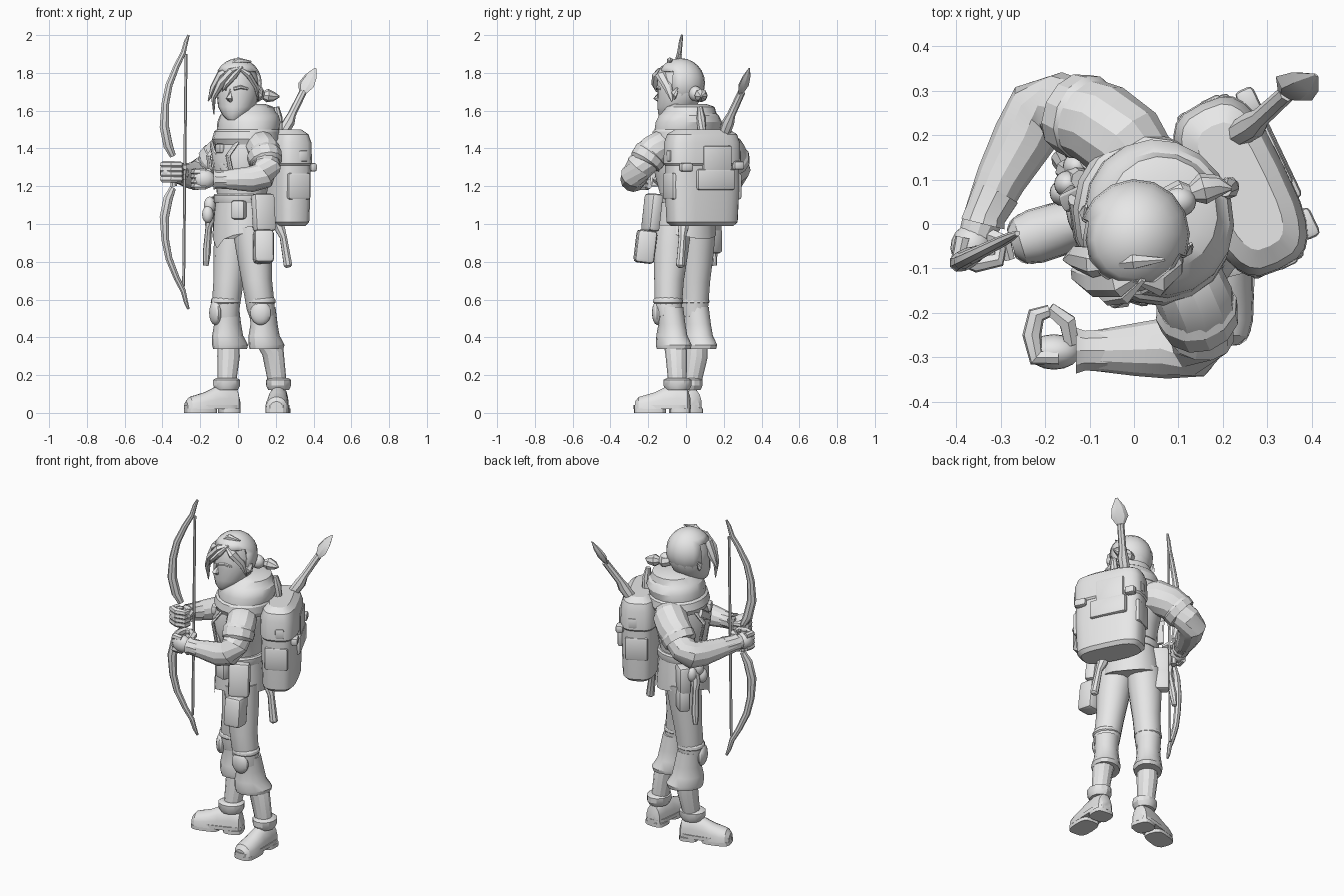
import bpy, bmesh, math
from mathutils import Vector, Matrix

mat = bpy.data.materials.new("plain_grey")
mat.diffuse_color = (0.8, 0.8, 0.8, 1)
BODY, HIP, HEAD = math.radians(-64.5), math.radians(-50), math.radians(-20)


def finish(name, bm, smooth=28):
    bmesh.ops.recalc_face_normals(bm, faces=bm.faces)
    me = bpy.data.meshes.new(name)
    bm.to_mesh(me)
    bm.free()
    me.materials.append(mat)
    ob = bpy.data.objects.new(name, me)
    bpy.context.collection.objects.link(ob)
    bpy.ops.object.select_all(action='DESELECT')
    bpy.context.view_layer.objects.active = ob
    ob.select_set(True)
    bpy.ops.object.shade_smooth_by_angle(angle=math.radians(smooth))
    return ob


def skin(name, rings, caps=True, edit=None):
    """Join rings of points with quads."""
    bm = bmesh.new()
    rows = [[bm.verts.new(p) for p in r] for r in rings]
    n = len(rows[0])
    for a, b in zip(rows, rows[1:]):
        for i in range(n):
            bm.faces.new((a[i], a[(i + 1) % n], b[(i + 1) % n], b[i]))
    if caps:
        bm.faces.new(rows[0][::-1])
        bm.faces.new(rows[-1])
    if edit:
        edit(rows)
    return finish(name, bm)


def loft(name, rows, ang=0.0, n=18, power=1.0, caps=True, edit=None):
    """Stacked level rings: x, y, z, half width, half depth."""
    rings = []
    for x, y, z, a, b in rows:
        ring = []
        for i in range(n):
            t = 2 * math.pi * i / n
            c, s = math.cos(t), math.sin(t)
            px = a * math.copysign(abs(c) ** power, c)
            py = b * math.copysign(abs(s) ** power, s)
            ring.append(Vector((x + px * math.cos(ang) - py * math.sin(ang),
                                y + px * math.sin(ang) + py * math.cos(ang), z)))
        rings.append(ring)
    return skin(name, rings, caps, edit)


def tube(name, pts, n=10, flat=1.0, ref=(0, 0, 1)):
    """Round or flattened tube through points x, y, z, radius."""
    P = [Vector(p[:3]) for p in pts]
    rings = []
    for i, p in enumerate(P):
        t = (P[min(i + 1, len(P) - 1)] - P[max(i - 1, 0)]).normalized()
        u = Vector(ref) - t * t.dot(Vector(ref))
        if u.length < 0.05:
            u = t.orthogonal()
        u.normalize()
        v = t.cross(u)
        r = pts[i][3]
        rings.append([p + u * r * math.cos(2 * math.pi * k / n)
                      + v * r * flat * math.sin(2 * math.pi * k / n) for k in range(n)])
    return skin(name, rings)


def block(name, loc, size, ang=0.0, bevel=0.015, tilt=0.0):
    bm = bmesh.new()
    bmesh.ops.create_cube(bm, size=1)
    bmesh.ops.scale(bm, verts=bm.verts, vec=size)
    bmesh.ops.bevel(bm, geom=bm.edges[:], offset=bevel, segments=2, affect='EDGES', profile=0.5)
    bm.transform(Matrix.Translation(loc) @ Matrix.Rotation(ang, 4, 'Z') @ Matrix.Rotation(tilt, 4, 'X'))
    return finish(name, bm)


def ball(name, loc, size, ang=0.0, keep=None):
    bm = bmesh.new()
    bmesh.ops.create_uvsphere(bm, u_segments=16, v_segments=12, radius=1)
    if keep:
        bmesh.ops.delete(bm, geom=[f for f in bm.faces if not keep(f.calc_center_median())], context='FACES')
    bmesh.ops.scale(bm, verts=bm.verts, vec=size)
    bm.transform(Matrix.Translation(loc) @ Matrix.Rotation(ang, 4, 'Z'))
    return finish(name, bm)


def place(c, ang, x, y, z):
    """Point given in a turned frame around c."""
    return (c[0] + x * math.cos(ang) - y * math.sin(ang), c[1] + x * math.sin(ang) + y * math.cos(ang), z)


# torso, tunic skirt with pointed front, belt
loft("torso", [(.02, 0, 1.11, .14, .13), (.02, 0, 1.16, .14, .13), (.025, -.005, 1.25, .16, .145),
               (.025, -.005, 1.35, .182, .16), (.04, .005, 1.44, .175, .15), (.05, .01, 1.47, .15, .13)], BODY)


def point_front(rows):
    for v, drop in zip(rows[0], [0, 0, .01, .02, .03, .03, .02, .01, 0, 0, 0, .01, .03, .08, .03, .01, 0, 0]):
        v.co.z -= drop


loft("tunic_skirt", [(.02, 0, .95, .165, .15), (.02, 0, 1.03, .158, .145), (.02, 0, 1.13, .145, .135)],
     HIP, edit=point_front)
loft("belt", [(.02, 0, 1.11, .152, .142), (.02, 0, 1.12, .157, .147), (.02, 0, 1.15, .157, .147),
              (.02, 0, 1.16, .15, .14)], HIP)

# cowl in soft folds
loft("cowl", [(.04, .01, 1.42, .185, .16), (.042, .01, 1.45, .198, .175), (.048, .01, 1.49, .19, .17),
              (.052, .01, 1.5, .18, .16), (.058, .015, 1.54, .178, .165), (.06, .015, 1.575, .16, .155),
              (.06, .015, 1.585, .148, .143), (.065, .025, 1.62, .128, .122), (.06, .02, 1.635, .09, .085)], BODY)

# head with narrow chin
HC = (0, -.03)
loft("head", [(*place(HC, HEAD, 0, -.07, 0)[:2], 1.55, .03, .035), (*place(HC, HEAD, 0, -.045, 0)[:2], 1.575, .065, .075),
              (*place(HC, HEAD, 0, -.02, 0)[:2], 1.62, .098, .105), (*HC, 1.69, .112, .122), (*HC, 1.76, .114, .125),
              (*HC, 1.82, .092, .1), (*HC, 1.86, .04, .045)], HEAD)
tube("nose", [(*place(HC, HEAD, 0, -.115, 1.71),  .01), (*place(HC, HEAD, 0, -.135, 1.665), .018),
              (*place(HC, HEAD, 0, -.11, 1.65), .012)], 6)
for s in (-1, 1):
    tube("ear", [(*place(HC, HEAD, s * .1, -.0, 1.67), .02), (*place(HC, HEAD, s * .12, .01, 1.69), .026),
                 (*place(HC, HEAD, s * .125, .03, 1.72), .006)], 6, .5)
    tube("eyebrow", [(*place(HC, HEAD, s * .02, -.122, 1.715), .009), (*place(HC, HEAD, s * .055, -.108, 1.725), .01),
                     (*place(HC, HEAD, s * .085, -.08, 1.715), .006)], 6)

# hair cap, swept fringe, tied tail
hair = ball("hair_cap", (0, -.03, 1.745), (.125, .132, .133), HEAD,
            lambda c: c.z > .38 or (c.y > -.05 and c.z > -.75))
hair.modifiers.new("thickness", 'SOLIDIFY').thickness = .012
tube("fringe_left", [(.03, -.1, 1.835, .012), (-.035, -.125, 1.805, .04), (-.09, -.125, 1.745, .04),
                     (-.13, -.11, 1.67, .022), (-.128, -.105, 1.58, .004)], 7, .6, (0, -1, 0))
tube("fringe_side", [(-.02, -.09, 1.84, .012), (-.09, -.085, 1.79, .036), (-.13, -.075, 1.72, .028),
                     (-.158, -.08, 1.65, .004)], 7, .7, (0, -1, 0))
tube("fringe_middle", [(.02, -.12, 1.83, .012), (-.02, -.15, 1.785, .03), (-.06, -.16, 1.74, .024),
                       (-.085, -.155, 1.7, .004)], 7, .6, (0, -1, 0))
tube("fringe_right", [(.0, -.12, 1.83, .012), (.055, -.13, 1.79, .034), (.095, -.095, 1.73, .028),
                      (.11, -.075, 1.65, .004)], 7, .55, (0, -1, 0))
tube("crown_tuft", [(-.04, -.09, 1.84, .01), (0, -.085, 1.865, .018), (.07, -.08, 1.86, .004)], 6)
tube("hair_tail", [(.07, .05, 1.69, .03), (.11, .065, 1.68, .036), (.13, .07, 1.68, .02), (.155, .08, 1.68, .036),
                   (.19, .085, 1.675, .025), (.22, .08, 1.675, .004)], 8)
ball("hair_knot", (.1, .05, 1.69), (.04, .035, .04))

# arms: sleeve, rolled cuff, forearm
tube("left_sleeve", [(.09, -.08, 1.42, .075), (.12, -.135, 1.41, .085), (.14, -.175, 1.385, .086),
                     (.148, -.205, 1.35, .083)], 12)
tube("left_cuff", [(.138, -.18, 1.375, .085), (.14, -.19, 1.365, .094), (.148, -.215, 1.33, .09),
                   (.15, -.22, 1.32, .075)], 12)
tube("left_arm", [(.145, -.2, 1.345, .074), (.15, -.248, 1.3, .077), (.13, -.274, 1.255, .074), (.07, -.28, 1.237, .068),
                  (.0, -.283, 1.237, .059), (-.08, -.285, 1.235, .047), (-.13, -.285, 1.235, .041)], 12)
tube("left_wrist_guard", [(-.06, -.285, 1.235, .05), (-.11, -.285, 1.235, .047), (-.13, -.285, 1.235, .054)], 10)
tube("right_sleeve", [(.03, .12, 1.42, .08), (-.02, .18, 1.41, .098), (-.075, .225, 1.375, .096),
                      (-.125, .245, 1.335, .09)], 12)
tube("right_cuff", [(-.1, .235, 1.355, .09), (-.11, .24, 1.345, .098), (-.14, .25, 1.315, .093), (-.145, .255, 1.31, .08)], 12)
tube("right_arm", [(-.11, .24, 1.335, .078), (-.17, .262, 1.285, .08), (-.215, .25, 1.258, .078), (-.25, .19, 1.255, .07),
                   (-.3, .1, 1.265, .057), (-.345, .0, 1.275, .044), (-.355, -.03, 1.275, .04)], 12)
tube("right_wrist_guard", [(-.31, .07, 1.268, .056), (-.335, .02, 1.273, .049), (-.34, .0, 1.273, .053)], 10)

# hands with curled fingers
ball("left_palm", (-.18, -.288, 1.237), (.06, .04, .052))
ball("right_palm", (-.365, -.05, 1.275), (.048, .052, .05), -.3)
for k in range(4):
    z = 1.2 + k * .025
    tube("left_finger", [(-.17, -.3, z, .018), (-.22, -.3, z, .021), (-.23, -.25, z, .022),
                         (-.22, -.205, z, .021), (-.19, -.195, z, .014)], 7)
    tube("right_finger", [(-.385, -.03, z + .038, .018), (-.395, -.075, z + .038, .02), (-.355, -.09, z + .038, .02),
                          (-.305, -.08, z + .038, .018), (-.3, -.05, z + .038, .014)], 7)
tube("left_thumb", [(-.14, -.27, 1.26, .018), (-.15, -.22, 1.272, .022), (-.19, -.19, 1.275, .016)], 6)
tube("right_thumb", [(-.34, -.02, 1.29, .018), (-.29, -.04, 1.305, .018), (-.28, -.08, 1.3, .013)], 6)

# bow: mirrored limbs about the grip, plus string
BOW = [(-.345, .085, .018), (-.37, .14, .027), (-.39, .24, .027), (-.385, .36, .022), (-.365, .46, .02),
       (-.325, .56, .017), (-.29, .63, .015), (-.275, .69, .012), (-.262, .725, .007)]
for s, nm in ((1, "upper"), (-1, "lower")):
    tube(nm + "_bow_limb", [(x, -.02 + (x + .26) * .5, 1.275 + s * h, r) for x, h, r in BOW], 8, .85, (1, .45, 0))
tube("bow_grip", [(-.34, -.06, 1.2, .018), (-.35, -.065, 1.33, .018)], 8)
tube("bow_string", [(-.288, -.03, .67, .008), (-.275, -.028, 1.9, .008)], 6)

# legs: trousers flaring below the knee, shin wraps, boots
LEGS = {"left": ([(.07, -.07, .98, .1), (.085, -.08, .86, .095), (.1, -.09, .7, .08), (.12, -.095, .56, .075),
                  (.13, -.088, .51, .067)], (.138, -.075),
                 [(.15, -.065, .38, .055), (.185, -.052, .32, .058), (.21, -.045, .15, .048)],
                 (.12, -.15, .53), (.215, -.045), math.radians(-3)),
        "right": ([(-.02, .06, .98, .1), (-.035, .055, .86, .095), (-.05, .05, .7, .08), (-.065, .045, .56, .074),
                   (-.062, .048, .51, .067)], (-.055, .06),
                  [(-.05, .06, .38, .055), (-.05, .055, .3, .06), (-.06, .03, .15, .048)],
                  (-.12, .015, .53), (-.06, .022), math.radians(-73))}
for side, (leg, fl, shin, knee, a, ang) in LEGS.items():
    tube(side + "_trouser", leg, 14, 1.0, (1, 0, 0))
    # flare stretched toward the calf
    fx, fy = fl
    loft(side + "_trouser_flare", [(fx - .01, fy - .01, .56, .07, .072), (fx, fy, .47, .066, .077), (fx, fy, .41, .073, .09),
                                   (fx + .013, fy + .01, .36, .083, .106), (fx + .013, fy + .01, .338, .077, .1)],
         math.radians(-45), 14)
    tube(side + "_shin_wrap", shin, 12, 1.0, (1, 0, 0))
    ball(side + "_knee_patch", knee, (.055, .03, .065), ang)
    lx, ly, lz, lr = leg[3]
    tube(side + "_knee_band", [(lx, ly, .575, .07), (lx, ly, .585, .08), (lx, ly, .6, .078), (lx, ly, .61, .07)], 14)
    loft(side + "_boot_cuff", [(*a, .12, .055, .06), (*a, .145, .066, .075), (*a, .175, .066, .075),
                               (*a, .185, .05, .055)], ang, 12)
    # boot upper is a row of arches from heel to toe
    rings = []
    for y, w, h in ((.068, .03, .08), (.055, .048, .125), (0, .054, .15), (-.07, .058, .135), (-.12, .061, .11),
                    (-.17, .062, .095), (-.205, .054, .085), (-.225, .034, .06)):
        rings.append([place(a, ang, w * math.cos(t), y, .02 + (h - .02) * max(0, math.sin(t)) ** .75)
                      for t in (math.pi * k / 9 for k in range(10))])
    skin(side + "_boot", rings)
    for nm, y, l, z0 in (("_sole", -.145, .085, 0), ("_heel", .015, .055, 0), ("_welt", -.08, .152, .02)):
        loft(side + nm, [(*place(a, ang, 0, y, 0)[:2], z, .061, l) for z in (z0, z0 + .022)], ang, 16, .6)

# backpack: rounded body, lid, pockets and straps
PC = (.24, .085)
loft("backpack", [(*PC, .99, .172, .078), (*PC, 1.01, .193, .096), (*PC, 1.2, .202, .103), (*PC, 1.33, .2, .1)],
     BODY, 24, .62)
loft("backpack_lid", [(*PC, 1.31, .2, .102), (*PC, 1.32, .208, .109), (*PC, 1.43, .205, .107), (*PC, 1.475, .19, .092),
                      (*PC, 1.5, .15, .06)], BODY, 24, .62)
for nm, x, z, size in (("lid_panel", -.04, 1.335, (.17, .03, .16)), ("lower_pocket", -.03, 1.235, (.22, .04, .11)),
                       ("side_flap", .14, 1.3, (.07, .04, .045)), ("corner_flap", -.165, 1.31, (.06, .045, .045))):
    block(nm, place(PC, BODY, x, .098, z), size, BODY, .012)
for s in (-1, 1):
    block("side_pocket", place(PC, BODY, s * .187, 0, 1.2), (.035, .13, .14), BODY, .012)
    block("strap_buckle", place(PC, BODY, s * .197, .02, 1.36), (.025, .05, .06), BODY, .008)
    tube("shoulder_strap", [(*place((.035, .005), BODY, s * x, y, z), .022) for x, y, z in
                            ((.11, .15, 1.42), (.12, .05, 1.49), (.12, -.08, 1.46), (.12, -.155, 1.36), (.13, -.125, 1.2))],
         8, .4, (math.cos(BODY), math.sin(BODY), 0))
tube("cowl_toggle", [(.215, .085, 1.48, .022), (.213, .08, 1.56, .024), (.205, .075, 1.62, .014)], 8)

# large arrow rising from the pack
tube("arrow_shaft", [(.23, .2, 1.47, .03), (.27, .225, 1.54, .032), (.285, .24, 1.58, .022), (.345, .295, 1.7, .02)], 8)
tube("arrow_head", [(.34, .29, 1.69, .02), (.36, .305, 1.735, .05), (.385, .32, 1.78, .038), (.41, .335, 1.825, .006)],
     6, .4, (1, -.5, 0))

# belt gear: pouches, knife and short scabbard
block("belt_pouch", (.005, -.15, 1.075), (.075, .06, .1), -.3)
block("hip_bag_top", (.135, -.18, 1.06), (.12, .065, .2), .45, .018, -.12)
block("hip_bag_bottom", (.135, -.215, .88), (.105, .105, .175), .1, .02, -.12)
block("far_hip_pouch", (-.07, .13, 1.03), (.12, .07, .17), -.7, .018)
block("far_hip_pouch_low", (-.075, .14, .91), (.1, .065, .13), -.7, .015)
tube("knife_sheath", [(.19, .0, 1.08, .025), (.22, -.015, .98, .03), (.24, -.02, .93, .02), (.265, -.03, .78, .024),
                      (.268, -.03, .77, .012)], 8)
tube("short_scabbard", [(-.12, .1, 1.14, .022), (-.15, .12, 1.02, .028), (-.155, .125, .98, .018), (-.165, .145, .85, .022),
                        (-.17, .15, .78, .014)], 8)
for x, y, z in ((-.15, .09, 1.1), (-.16, .07, 1.05), (-.13, .13, 1.07)):
    ball("belt_trinket", (x, y, z), (.03, .03, .045))
# chest strap and clasp
tube("chest_strap", [(*place((.035, .005), BODY, x, y, z), .025) for x, y, z in
                     ((-.12, -.135, 1.42), (-.04, -.16, 1.37), (.05, -.155, 1.31), (.13, -.115, 1.22))], 8, .4)
block("chest_clasp", place((.035, .005), BODY, .03, -.16, 1.4), (.06, .03, .05), BODY, .01)
